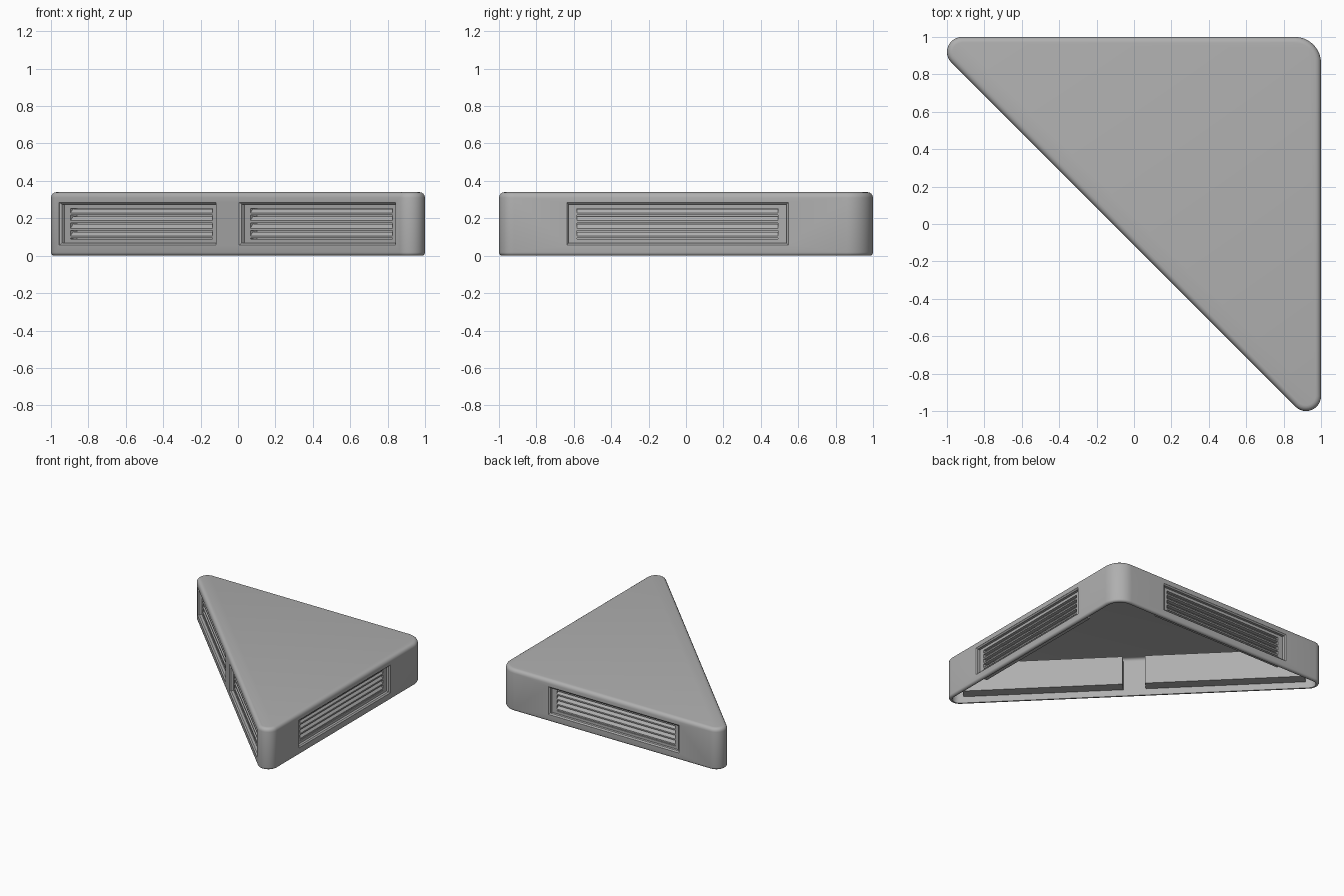
import bpy, bmesh
from math import radians, cos, sin, sqrt
from mathutils import Matrix

if "Cube" in bpy.data.objects:
    bpy.data.objects.remove(bpy.data.objects["Cube"])

H = 0.34
# corner circles: centre x, y, radius, start and end angle (counter-clockwise outline)
CORNERS = [(0.92, -0.92, 0.08, -135, 0), (0.86, 0.86, 0.14, 0, 90), (-0.92, 0.92, 0.08, 90, 225)]

grey = bpy.data.materials.new("dark_grey")
grey.diffuse_color = (0.43, 0.43, 0.43, 1)
grey.use_nodes = True
grey.node_tree.nodes["Principled BSDF"].inputs["Base Color"].default_value = grey.diffuse_color


def make_object(name, bm, matrix=None):
    bmesh.ops.recalc_face_normals(bm, faces=bm.faces)
    me = bpy.data.meshes.new(name)
    bm.to_mesh(me)
    bm.free()
    me.materials.append(grey)
    ob = bpy.data.objects.new(name, me)
    bpy.context.collection.objects.link(ob)
    if matrix:
        ob.matrix_world = matrix
    return ob


def loft(bm, rings):
    """Bridge successive rings of points and cap both ends."""
    loops = [[bm.verts.new(p) for p in r] for r in rings]
    for a, b in zip(loops, loops[1:]):
        n = len(a)
        for i in range(n):
            bm.faces.new((a[i], a[(i + 1) % n], b[(i + 1) % n], b[i]))
    bm.faces.new(loops[0])
    bm.faces.new(loops[-1])


def outline(inset, z, n=12):
    pts = []
    for cx, cy, r, a0, a1 in CORNERS:
        for i in range(n + 1):
            a = radians(a0 + (a1 - a0) * i / n)
            pts.append((cx + (r - inset) * cos(a), cy + (r - inset) * sin(a), z))
    return pts


def rect(hw, hh, y):
    return [(-hw, y, -hh), (hw, y, -hh), (hw, y, hh), (-hw, y, hh)]


def quarter(r, inset, z, flip=False):
    """Rounded edge steps as (inset, z), from the flat top down to the wall."""
    steps = [(inset + r * (1 - sin(radians(a))), z - r * (1 - cos(radians(a)))) for a in (0, 22.5, 45, 67.5, 90)]
    return [(i, 2 * z - h) for i, h in reversed(steps)] if flip else steps


# triangular shell, open underneath
T = 0.025
profile = quarter(0.03, 0, H) + quarter(0.018, 0, 0, True)
profile += [(T, 0)] + list(reversed(quarter(0.025, T, H - T)))
bm = bmesh.new()
loft(bm, [outline(i, z) for i, z in profile])
shell = make_object("triangular_shell", bm)

# vent positions: one on each short side, two on the long side
m = -0.04 * sqrt(2)
d = 0.68 / sqrt(2)
VENTS = {
    "right_vent": (1, -0.045, 90),
    "back_vent": (-0.045, 1, 180),
    "long_side_vent_left": (m - d, m + d, -45),
    "long_side_vent_right": (m + d, m - d, -45),
}

for name, (x, y, ang) in VENTS.items():
    M = Matrix.Translation((x, y, 0.171)) @ Matrix.Rotation(radians(ang), 4, 'Z')

    # wall opening
    bm = bmesh.new()
    loft(bm, [rect(0.592, 0.114, -0.1), rect(0.592, 0.114, 0.09)])
    cutter = make_object("cutter", bm, M)
    mod = shell.modifiers.new("opening", 'BOOLEAN')
    mod.object = cutter
    mod.operation = 'DIFFERENCE'
    mod.solver = 'EXACT'
    bpy.context.view_layer.objects.active = shell
    bpy.ops.object.modifier_apply(modifier=mod.name)
    bpy.data.objects.remove(cutter)

    # recessed vent housing
    bm = bmesh.new()
    loft(bm, [rect(0.596, 0.118, 0.11), rect(0.596, 0.118, 0.0005), rect(0.592, 0.114, 0.0005),
              rect(0.582, 0.104, 0.01), rect(0.582, 0.104, 0.03), rect(0.537, 0.082, 0.03),
              rect(0.537, 0.082, 0.08)])
    make_object(name + "_housing", bm, M)

    # sloped louvres
    bm = bmesh.new()
    pitch = 0.041
    for k in range(4):
        zb = -0.082 + k * pitch
        sec = [(0.03, zb + 0.005), (0.03, zb + 0.016), (0.05, zb + 0.039),
               (0.082, zb + 0.039), (0.082, zb + 0.005)]
        loft(bm, [[(sx, py, pz) for py, pz in sec] for sx in (-0.537, 0.537)])
    make_object(name + "_louvres", bm, M)

# smooth rounded edges on the shell
bpy.ops.object.select_all(action='DESELECT')
shell.select_set(True)
bpy.context.view_layer.objects.active = shell
bpy.ops.object.shade_smooth_by_angle(angle=radians(30))
